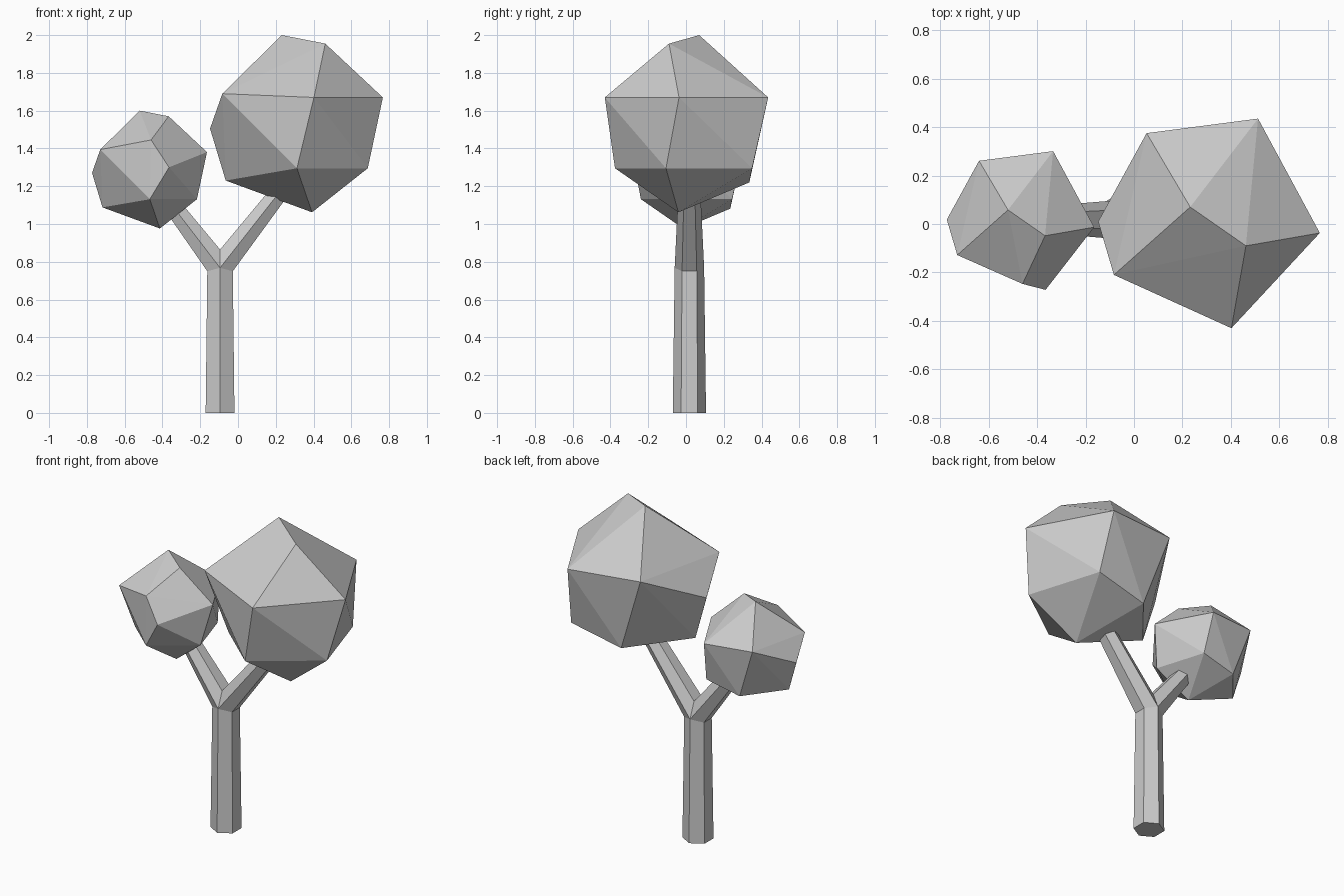
import bpy, bmesh
from math import cos, sin, radians, pi
from mathutils import Vector

if "Cube" in bpy.data.objects:
    bpy.data.objects.remove(bpy.data.objects["Cube"])


def finish(bm, name, location=(0, 0, 0), scale=1.0):
    bmesh.ops.recalc_face_normals(bm, faces=bm.faces)
    mesh = bpy.data.meshes.new(name)
    bm.to_mesh(mesh)
    bm.free()
    obj = bpy.data.objects.new(name, mesh)
    obj.location = location
    obj.scale = (scale,) * 3
    bpy.context.collection.objects.link(obj)


def bridge(bm, a, b):
    for i in range(len(a)):
        j = (i + 1) % len(a)
        bm.faces.new((a[i], a[j], b[j], b[i]))


# Trunk: tapered hexagon that forks into two branches
CX, CY = -0.095, 0.018
bm = bmesh.new()


def trunk_ring(r, z_side, z_mid):
    # corners start at the front and run towards the right
    return [bm.verts.new((CX + r * cos(a), CY + r * sin(a), z_mid if i % 3 == 0 else z_side))
            for i, a in enumerate(radians(-90 + 60 * k) for k in range(6))]


base = trunk_ring(0.088, 0, 0)
top = trunk_ring(0.078, 0.75, 0.768)
bm.faces.new(base)
bridge(bm, base, top)
crotch = [bm.verts.new((CX, CY + s * 0.039, 0.865)) for s in (-1, 1)]


def branch(start, end, direction, side):
    # hexagonal tip square to the branch direction
    d = Vector(direction).normalized()
    low = Vector((d.z, 0, -d.x)) * side
    tip = [bm.verts.new(Vector(end) + low * (0.052 * cos(a)) + Vector((0, 0.056 * sin(a), 0)))
           for a in (radians(-90 + 60 * k) for k in range(6))]
    bridge(bm, start, tip)
    bm.faces.new(tip)


branch([top[0], top[1], top[2], top[3], crotch[1], crotch[0]],
       (0.262, CY, 1.223), (0.6, 0, 0.8), 1)
branch([top[0], top[5], top[4], top[3], crotch[1], crotch[0]],
       (-0.36, CY, 1.113), (-0.61, 0, 0.79), -1)
finish(bm, "trunk")

# Foliage: faceted clumps, corners given relative to the highest corner
CORNERS = [
    (0, 0, 0), (0.23, -0.16, -0.045),                            # crown edge
    (-0.315, -0.28, -0.31), (0.535, -0.107, -0.33),              # upper ring
    (0.28, 0.365, -0.33), (-0.18, 0.305, -0.31),
    (-0.38, -0.06, -0.495), (-0.297, -0.07, -0.77),              # left edge
    (0.08, -0.446, -0.705), (0.455, -0.176, -0.705),             # lower ring
    (0.314, 0.28, -0.705), (-0.02, 0.265, -0.78),
    (0.16, -0.11, -0.938),                                       # lowest corner
]


def foliage(name, front, location, scale):
    bm = bmesh.new()
    for co in CORNERS + front:
        bm.verts.new(co)
    bmesh.ops.convex_hull(bm, input=bm.verts)
    finish(bm, name, location, scale)


foliage("large_foliage", [(0.17, -0.5, -0.33)], (0.232, 0.07, 2.0), 1.0)
foliage("small_foliage", [(0.09, -0.459, -0.233), (0.233, -0.496, -0.451)],
        (-0.52, 0.058, 1.6), 0.665)
